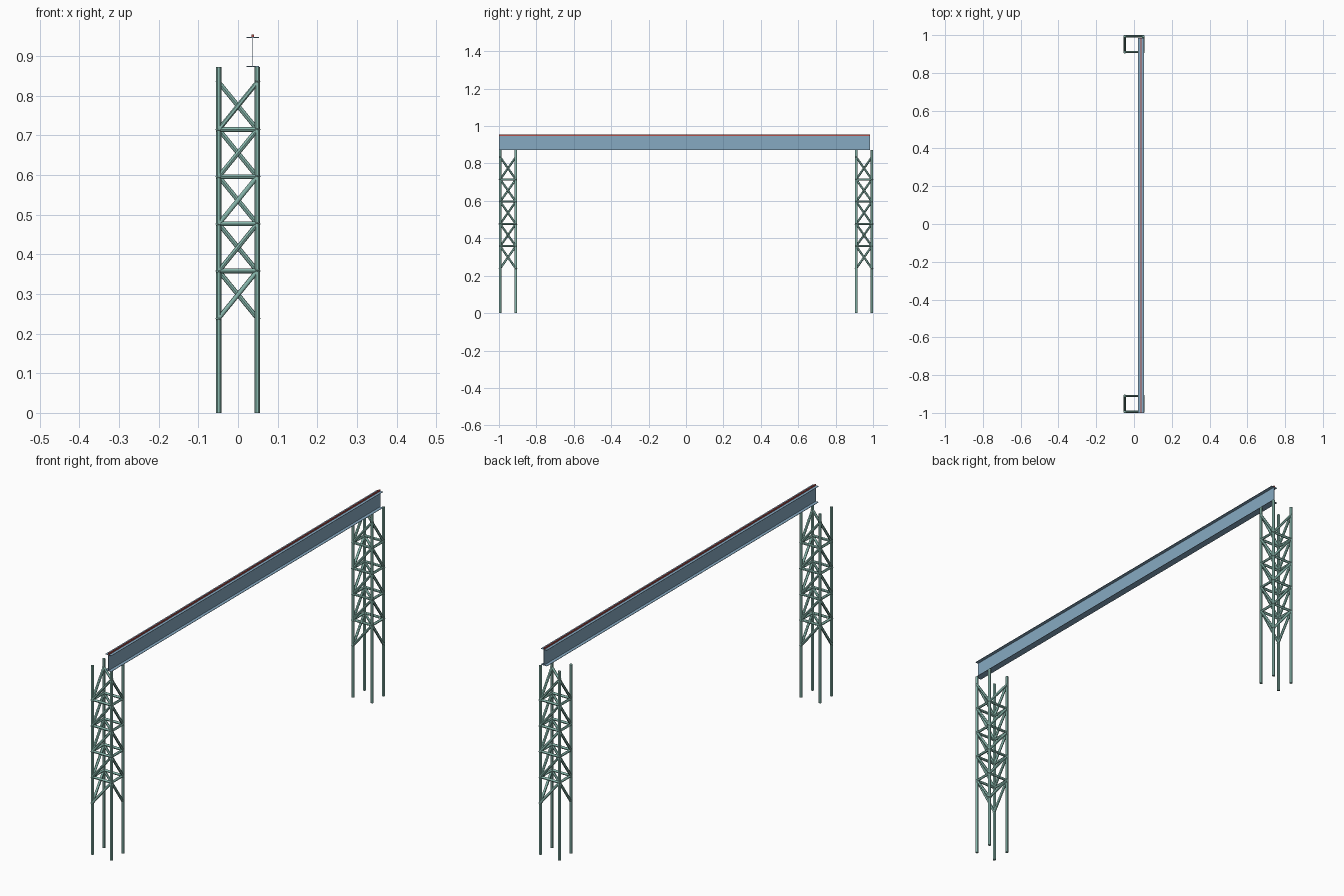
import bpy, bmesh
from mathutils import Vector

if "Cube" in bpy.data.objects:
    bpy.data.objects.remove(bpy.data.objects["Cube"])


def material(name, rgb):
    m = bpy.data.materials.new(name)
    m.diffuse_color = (*rgb, 1)
    m.use_nodes = True
    m.node_tree.nodes["Principled BSDF"].inputs["Base Color"].default_value = m.diffuse_color
    return m


teal = material("teal_steel", (0.25, 0.48, 0.42))
blue = material("blue_steel", (0.24, 0.40, 0.54))
red = material("red_rail", (0.45, 0.08, 0.07))


def tube(bm, a, b, r, sides=12):
    a, b = Vector(a), Vector(b)
    d = b - a
    mat = d.to_track_quat('Z', 'Y').to_matrix().to_4x4()
    mat.translation = (a + b) / 2
    bmesh.ops.create_cone(bm, cap_ends=True, segments=sides, radius1=r,
                          radius2=r, depth=d.length, matrix=mat)


def finish(bm, name, mat, smooth=False):
    me = bpy.data.meshes.new(name)
    bm.to_mesh(me)
    bm.free()
    ob = bpy.data.objects.new(name, me)
    bpy.context.collection.objects.link(ob)
    me.materials.append(mat)
    if smooth:
        bpy.context.view_layer.objects.active = ob
        ob.select_set(True)
        bpy.ops.object.shade_smooth_by_angle()
        ob.select_set(False)
    return ob


X, R, TOP, STEP, Z0 = 0.0485, 0.0065, 0.873, 0.119, 0.239


def tower(label, y0, y1):
    low = [(-X, y0), (X, y1)]     # corners where diagonals start
    high = [(X, y0), (-X, y1)]    # corners where diagonals end
    # four upright posts
    bm = bmesh.new()
    for x, y in low + high:
        tube(bm, (x, y, 0), (x, y, TOP), R)
    finish(bm, label + "_posts", teal, True)
    # one diagonal per face and panel, slightly overrunning the posts
    bm = bmesh.new()
    for i in range(5):
        z = Z0 + i * STEP
        for a in low:
            for b in high:
                p, q = Vector((*a, z)), Vector((*b, z + STEP))
                e = (q - p).normalized() * 0.006
                tube(bm, p - e, q + e, 0.0058)
    finish(bm, label + "_diagonals", teal, True)
    # square rings between the panels
    bm = bmesh.new()
    for i in range(1, 5):
        z = Z0 + i * STEP
        for a in low:
            for b in high:
                tube(bm, (*a, z), (*b, z), 0.0058)
    finish(bm, label + "_rings", teal, True)


tower("front_tower", -0.9935, -0.910)
tower("back_tower", 0.910, 0.9935)


def extrude_profile(name, pts, mat, y0, y1):
    bm = bmesh.new()
    f = bm.faces.new([bm.verts.new((x, y0, z)) for x, z in pts])
    ext = bmesh.ops.extrude_face_region(bm, geom=[f])["geom"]
    bmesh.ops.translate(bm, vec=(0, y1 - y0, 0),
                        verts=[v for v in ext if isinstance(v, bmesh.types.BMVert)])
    bmesh.ops.recalc_face_normals(bm, faces=bm.faces)
    return finish(bm, name, mat)


# I-beam: half profile mirrored about its web
C, W, H, T = 0.037, 0.0155, 0.001, 0.0018
Zb, Zt = TOP, 0.948
half = [(W, Zb), (W, Zb + T), (H, Zb + T), (H, Zt - T), (W, Zt - T), (W, Zt)]
profile = [(C + x, z) for x, z in half] + [(C - x, z) for x, z in reversed(half)]
extrude_profile("i_beam", profile, blue, -1.0, 0.985)

# rail on top of the beam
rw = 0.003
extrude_profile("rail", [(C - rw, Zt), (C + rw, Zt), (C + rw, 0.954), (C - rw, 0.954)],
                red, -1.0, 0.985)
